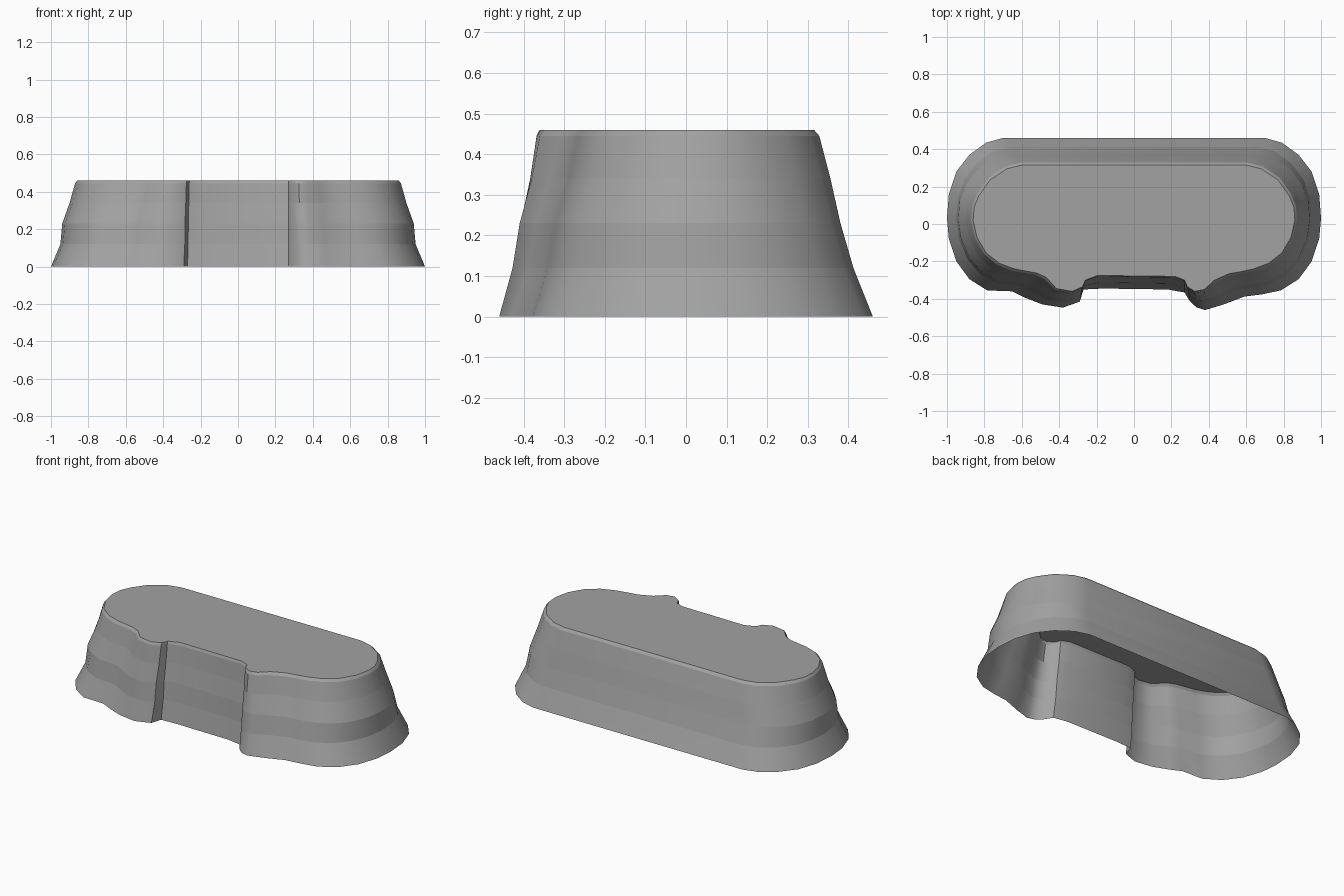
import bpy
import bmesh
import math

default_cube = bpy.data.objects.get("Cube")
if default_cube:
    bpy.data.objects.remove(default_cube, do_unlink=True)


def make_material(name, colour):
    material = bpy.data.materials.new(name)
    material.use_nodes = True
    material.diffuse_color = colour
    material.node_tree.nodes["Principled BSDF"].inputs["Base Color"].default_value = colour
    return material


def mirrored(pairs):
    """Reflect outline pairs in x and reverse them so the loop continues."""
    return [tuple((-x, y) for x, y in pair) for pair in reversed(pairs)]


def blend(start, end, factor):
    return start + (end - start) * factor


# Outline as pairs: (point at the foot, point at the top face)
rounded_end = [
    ((.70, .46), (.60, .315)), ((.79, .435), (.68, .295)),
    ((.88, .37), (.77, .235)), ((.95, .28), (.83, .15)),
    ((.99, .16), (.855, .09)), ((1, .03), (.86, .02)),
    ((.99, -.08), (.84, -.07)), ((.95, -.2), (.79, -.155)),
    ((.88, -.295), (.72, -.21)), ((.785, -.355), (.64, -.24)),
]
left_lobe = [
    ((.68, -.377), (.57, -.255)), ((.59, -.388), (.51, -.265)),
    ((.48, -.43), (.43, -.3)), ((.38, -.46), (.375, -.35)),
    ((.335, -.446), (.325, -.36)), ((.3, -.415), (.285, -.335)),
    ((.27, -.366), (.27, -.3)), ((.18, -.35), (.22, -.28)),
]
right_lobe = [
    ((-.165, -.345), (-.195, -.275)), ((-.27, -.35), (-.26, -.3)),
    ((-.29, -.415), (-.275, -.335)), ((-.38, -.447), (-.33, -.36)),
    ((-.49, -.43), (-.415, -.345)), ((-.585, -.393), (-.47, -.285)),
    ((-.65, -.36), (-.52, -.262)),
]
outline = rounded_end + left_lobe + right_lobe + mirrored(rounded_end)

# Each level: height, then inward taper along x, at the back and at the front
levels = [
    (0, 0, 0, 0),
    (.12, .36, .33, .3),
    (.23, .43, .55, .46),
    (.34, .71, .72, .73),
    (.445, .92, .91, .91),
    (.46, 1, 1, 1),
]


def build_shell(name, material):
    """Loft the tapered wall between levels and close the top only."""
    bm = bmesh.new()
    rings = []
    for height, side, back, front in levels:
        ring = []
        for foot, top in outline:
            depth = back if foot[1] > 0 else front
            x = blend(foot[0], top[0], side)
            y = blend(foot[1], top[1], depth)
            ring.append(bm.verts.new((x, y, height)))
        rings.append(ring)

    count = len(outline)
    for lower, upper in zip(rings, rings[1:]):
        for i in range(count):
            j = (i + 1) % count
            # The outline runs clockwise seen from above
            bm.faces.new((lower[j], lower[i], upper[i], upper[j]))
    bm.faces.new(list(reversed(rings[-1])))

    mesh = bpy.data.meshes.new(name)
    bm.to_mesh(mesh)
    bm.free()
    mesh.materials.append(material)
    shell = bpy.data.objects.new(name, mesh)
    bpy.context.collection.objects.link(shell)

    # Smooth around the wall, crisp between the horizontal bands
    bpy.ops.object.select_all(action="DESELECT")
    shell.select_set(True)
    bpy.context.view_layer.objects.active = shell
    bpy.ops.object.shade_smooth_by_angle(angle=math.radians(40))
    for edge in mesh.edges:
        a, b = (mesh.vertices[v].co for v in edge.vertices)
        if abs(a.z - b.z) < .001:
            edge.use_edge_sharp = True
    return shell


grey = make_material("plain grey", (.36, .36, .36, 1))
build_shell("tapered_base_shell", grey)
